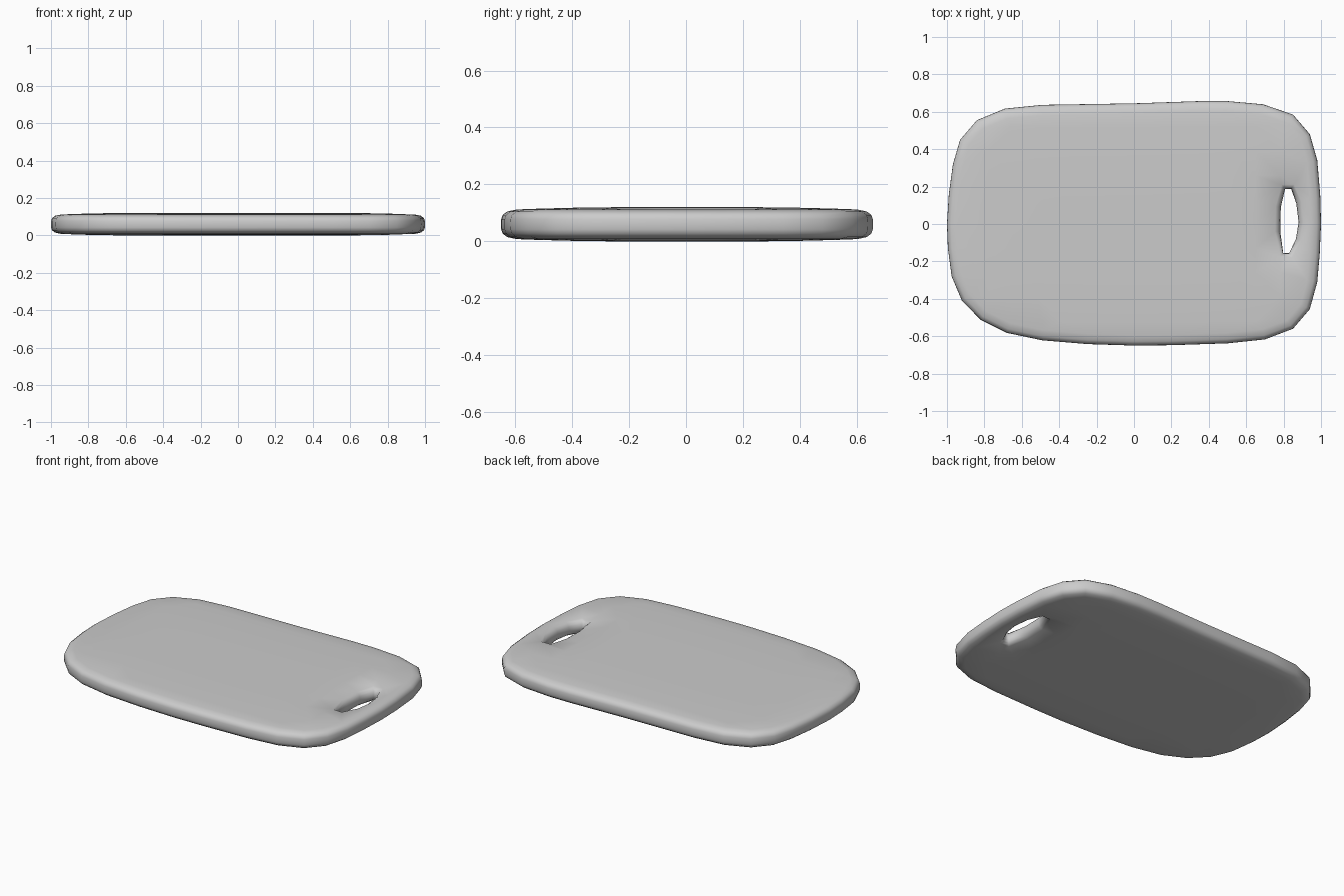
import bpy, bmesh
from mathutils import Vector
from mathutils.geometry import delaunay_2d_cdt, intersect_point_line

if "Cube" in bpy.data.objects:
    bpy.data.objects.remove(bpy.data.objects["Cube"])

# Plan outlines, both clockwise seen from above
OUTER = [(-1, 0), (-.99, .16), (-.968, .32), (-.93, .45), (-.84, .555), (-.69, .617), (-.49, .637),
         (0, .645), (.35, .657), (.5, .657), (.69, .64), (.85, .585), (.94, .48), (.98, .34),
         (.996, .15), (1, 0), (.993, -.16), (.98, -.31), (.94, -.455), (.85, -.56), (.7, -.617),
         (.5, -.638), (.2, -.648), (0, -.65), (-.25, -.642), (-.49, -.622), (-.68, -.582),
         (-.82, -.512), (-.92, -.41), (-.975, -.28), (-.995, -.13)]
HOLE = [(.782, -.04), (.785, .09), (.808, .188), (.84, .188), (.868, .11), (.88, .01),
        (.866, -.08), (.83, -.155), (.798, -.155)]
MID = 0.06
# (distance from edge, half thickness)
RIM = [(0, 0), (.001, .018), (.006, .033), (.022, .045), (.055, .052), (.2, .0575), (.4, .06)]
GRIP = [(0, 0), (.004, .02), (.012, .033), (.028, .044)]


def offset(loop, d):
    """Move a clockwise loop to its right by d."""
    out = []
    for i, p in enumerate(loop):
        p, a, b = Vector(p), Vector(loop[i - 1]), Vector(loop[(i + 1) % len(loop)])
        t = ((p - a).normalized() + (b - p).normalized()).normalized()
        out.append(p + d * Vector((t.y, -t.x)))
    return out


def edge_distance(p, loop):
    best = 9
    for i in range(len(loop)):
        a, b = Vector(loop[i - 1]), Vector(loop[i])
        q, f = intersect_point_line(p, a, b)
        q = a.lerp(b, min(1, max(0, f)))
        best = min(best, (p - q.to_2d()).length)
    return best


def height(d):
    for (d0, h0), (d1, h1) in zip(RIM, RIM[1:]):
        if d <= d1:
            return h0 + (h1 - h0) * (d - d0) / (d1 - d0)
    return RIM[-1][1]


# Concentric rings along the rim and the grip hole
pts, half, edges = [], [], []
for loop, profile, sign in ((OUTER, RIM[:5], 1), (HOLE, GRIP, -1)):
    for d, h in profile:
        start, n = len(pts), len(loop)
        pts += offset(loop, d * sign)
        half += [h] * n
        edges += [(start + i, start + (i + 1) % n) for i in range(n)]
n_out = len(OUTER)
hole_start = n_out * 5
hole_ids = set(range(hole_start, hole_start + len(HOLE)))

# Interior points carry the gentle crown of the faces
for i in range(-7, 8):
    for j in range(-4, 5):
        p = Vector((i * .13, j * .13))
        d = edge_distance(p, OUTER)
        in_hole = .75 < p.x < .91 and -.2 < p.y < .23
        if d > .1 and not in_hole:
            pts.append(p)
            half.append(height(d))

verts, _, faces, orig, _, _ = delaunay_2d_cdt([Vector(p) for p in pts], edges, [], 0, 1e-6)

bm = bmesh.new()
for side in (1, -1):
    layer = [bm.verts.new((v.x, v.y, MID + side * half[o[0]])) for v, o in zip(verts, orig)]
    for f in faces:
        ids = {orig[k][0] for k in f}
        if ids <= hole_ids or max(ids) < n_out:
            continue
        bm.faces.new([layer[k] for k in f])
bmesh.ops.remove_doubles(bm, verts=bm.verts, dist=1e-5)
loose = [v for v in bm.verts if not v.link_faces]
bmesh.ops.delete(bm, geom=loose, context='VERTS')
bmesh.ops.recalc_face_normals(bm, faces=bm.faces)
for f in bm.faces:
    f.smooth = True

# Cutting board with grip hole
mesh = bpy.data.meshes.new("cutting_board")
bm.to_mesh(mesh)
bm.free()
board = bpy.data.objects.new("cutting_board", mesh)
bpy.context.collection.objects.link(board)
